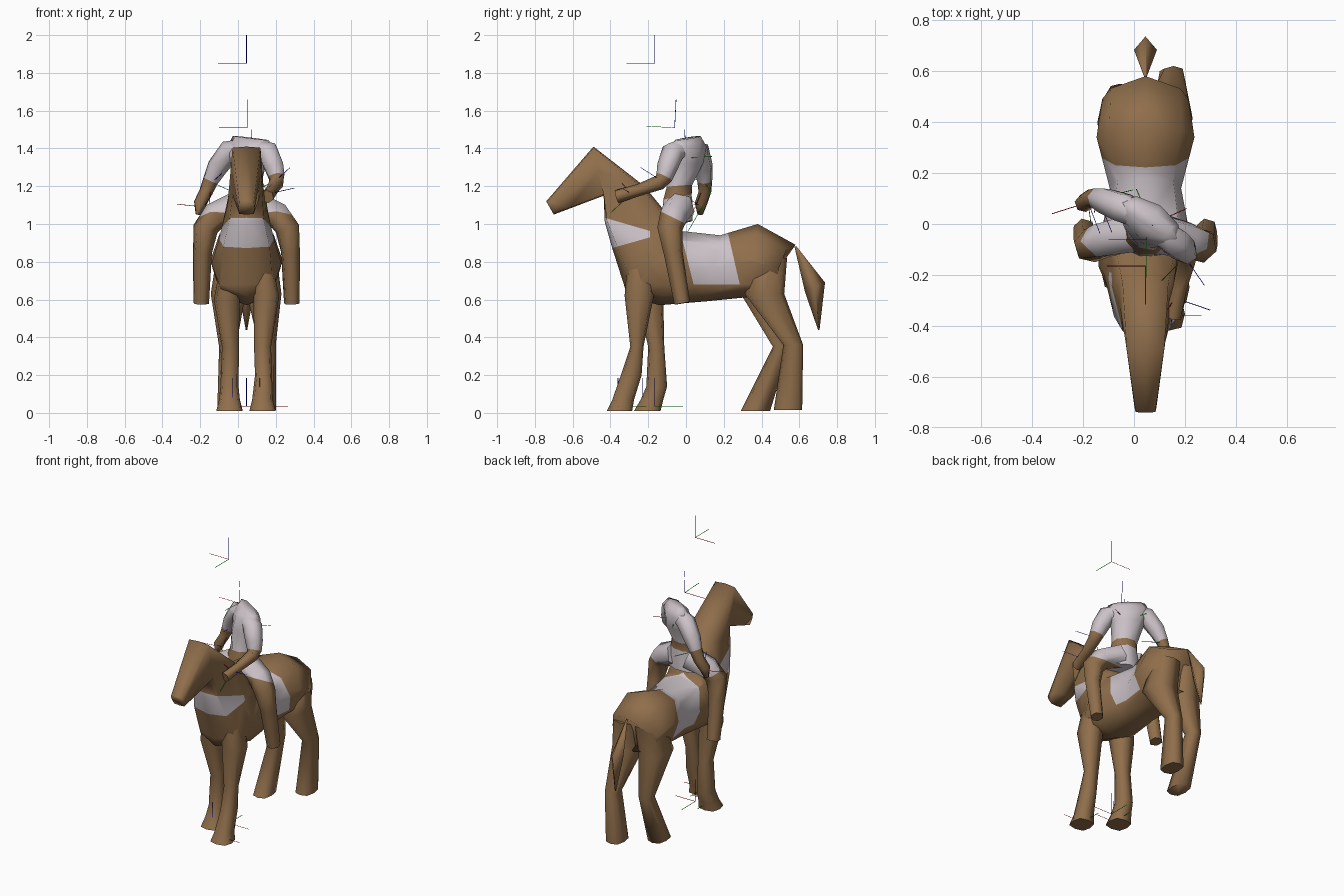
import bpy, bmesh, math
from mathutils import Vector

MID = 0.045  # centre plane of the mount


def material(name, rgb):
    m = bpy.data.materials.new(name)
    m.diffuse_color = (*rgb, 1)
    return m


BROWN = material("brown", (0.28, 0.158, 0.071))
WHITE = material("pale_cloth", (0.60, 0.54, 0.57))
RED = material("red", (0.75, 0.0, 0.0))
GREEN = material("green", (0.0, 0.75, 0.0))
BLUE = material("blue", (0.0, 0.0, 0.75))


def loft(name, rings, mats=(BROWN, WHITE), seg_mats=None, cuts=(), rule=None, smooth=75):
    """Skin a list of equal-length rings, cap both ends, colour by segment or rule."""
    bm = bmesh.new()
    vs = [[bm.verts.new(p) for p in r] for r in rings]
    n = len(rings[0])
    for i in range(len(vs) - 1):
        for j in range(n):
            k = (j + 1) % n
            f = bm.faces.new((vs[i][j], vs[i][k], vs[i + 1][k], vs[i + 1][j]))
            f.material_index = seg_mats[i] if seg_mats else 0
    for ring, seg in ((vs[0], 0), (vs[-1], -1)):
        bm.faces.new(ring).material_index = seg_mats[seg] if seg_mats else 0
    bmesh.ops.recalc_face_normals(bm, faces=bm.faces)
    for co, no in cuts:
        bmesh.ops.bisect_plane(bm, geom=bm.verts[:] + bm.edges[:] + bm.faces[:],
                               plane_co=co, plane_no=no)
    if rule:
        for f in bm.faces:
            f.material_index = rule(f.calc_center_median())
    me = bpy.data.meshes.new(name)
    bm.to_mesh(me)
    bm.free()
    for m in mats:
        me.materials.append(m)
    ob = bpy.data.objects.new(name, me)
    bpy.context.collection.objects.link(ob)
    bpy.context.view_layer.objects.active = ob
    ob.select_set(True)
    bpy.ops.object.shade_smooth_by_angle(angle=math.radians(smooth))
    ob.select_set(False)
    return ob


def oval(c, u, v, sides, box=None):
    """Ring of points; box sets how far the diagonal points reach (8 sides only)."""
    c, u, v = Vector(c), Vector(u), Vector(v)
    pts = []
    for i in range(sides):
        a = 2 * math.pi * i / sides
        k = box / math.sqrt(0.5) if box and i % 2 else 1
        pts.append(c + (u * math.cos(a) + v * math.sin(a)) * k)
    return pts


def limb(name, pts, seg_mats=None, sides=6, **kw):
    """Tube through (x, y, z, radius) points."""
    rings = []
    for i, p in enumerate(pts):
        a, b = pts[max(i - 1, 0)], pts[min(i + 1, len(pts) - 1)]
        t = (Vector(b[:3]) - Vector(a[:3])).normalized()
        u = t.cross(Vector((0.3, 1, 0.2))).normalized()
        rings.append(oval(p[:3], u * p[3], t.cross(u) * p[3], sides))
    return loft(name, rings, seg_mats=seg_mats, **kw)


# Mount body: upper edge (y, z), lower edge (y, z), half width, boxiness, side bow
body = [(-0.74, 1.12, -0.70, 1.05, 0.043, 0.9, 0), (-0.49, 1.41, -0.435, 1.15, 0.078, 0.95, 0),
        (-0.22, 1.20, -0.43, 1.01, 0.10, 0.9, 0), (-0.04, 0.98, -0.39, 0.87, 0.145, 0.85, 0),
        (-0.02, 0.96, -0.31, 0.62, 0.185, 0.75, 0), (0.00, 0.96, -0.14, 0.57, 0.18, 0.74, 0),
        (0.18, 0.94, 0.10, 0.59, 0.14, 0.78, 0), (0.38, 1.00, 0.30, 0.61, 0.192, 0.74, 0),
        (0.58, 0.89, 0.50, 0.63, 0.17, 0.80, 0.05)]
rings = []
for y1, z1, y0, z0, w, box, bow in body:
    ring = oval((MID, (y1 + y0) / 2, (z1 + z0) / 2), (w, 0, 0),
                (0, (y1 - y0) / 2, (z1 - z0) / 2), 8, box)
    rings.append([p - Vector((0, bow * abs(p.x - MID) / w, 0)) for p in ring])

# Cloth patches: saddle blanket and chest band, bounded by planes
planes = [((0, 0.225, 0.94), (0, 0.24, 0.055)), ((0, -0.02, 0.92), (0, 0.24, 0.06)),
          ((0, 0, 0.68), (0, 0, 1)), ((0, -0.40, 0.87), (0, -0.06, 0.21)),
          ((0, -0.42, 1.03), (0, 0.07, 0.24)), ((0, -0.19, 0), (0, 1, 0))]


def cloth(c):
    s = [(c - Vector(co)).dot(Vector(no)) > 0 for co, no in planes]
    blanket = not s[0] and s[1] and s[2]
    band = s[3] and not s[4] and not s[5] and c.y > -0.48
    return int(blanket or band)


loft("mount_body", rings, cuts=planes, rule=cloth, smooth=110)

# Mount legs: z, y front, y back, x centre, half width
legs = {
    "front_leg_right": [(0.80, -0.31, -0.18, 0.13, 0.05), (0.62, -0.325, -0.17, 0.15, 0.068),
                        (0.35, -0.295, -0.225, 0.13, 0.045), (0.20, -0.345, -0.235, 0.135, 0.045),
                        (0.07, -0.39, -0.275, 0.13, 0.055), (0.01, -0.42, -0.285, 0.13, 0.07)],
    "front_leg_left": [(0.80, -0.28, -0.10, -0.04, 0.05), (0.60, -0.26, -0.12, -0.06, 0.068),
                       (0.35, -0.20, -0.115, -0.04, 0.045), (0.14, -0.21, -0.10, -0.045, 0.048),
                       (0.07, -0.24, -0.12, -0.045, 0.055), (0.01, -0.275, -0.135, -0.045, 0.07)],
    "hind_leg_right": [(0.82, 0.38, 0.535, 0.125, 0.08), (0.63, 0.31, 0.52, 0.138, 0.092),
                       (0.36, 0.515, 0.62, 0.155, 0.045), (0.015, 0.465, 0.615, 0.145, 0.055)],
    "hind_leg_left": [(0.82, 0.36, 0.53, -0.035, 0.08), (0.63, 0.29, 0.505, -0.052, 0.092),
                      (0.35, 0.46, 0.55, -0.055, 0.045), (0.01, 0.29, 0.445, -0.055, 0.055)],
}
for name, secs in legs.items():
    loft(name, [oval((x, (a + b) / 2, z), (w, 0, 0), (0, (b - a) / 2, 0), 8, 0.8)
                for z, a, b, x, w in secs])

# Tail
loft("tail", [oval((MID, 0.58, 0.88), (0.006, 0, 0), (0, 0.006, 0), 4),
              oval((MID, 0.683, 0.665), (0.045, 0, 0), (0, 0.053, 0.025), 4),
              oval((MID, 0.703, 0.44), (0.004, 0, 0), (0, 0.004, 0), 4)], smooth=110)

# Rider torso: z, centre x, y, half width, half depth, turn, tilt
torso = [(1.00, 0.045, -0.05, 0.12, 0.085, 10, 0.2), (1.14, 0.047, -0.045, 0.09, 0.08, 20, 0.2),
         (1.20, 0.05, -0.035, 0.08, 0.065, 28, 0.1), (1.32, 0.055, 0.0, 0.105, 0.085, 34, 0),
         (1.41, 0.062, 0.01, 0.14, 0.075, 34, 0), (1.455, 0.068, 0.012, 0.115, 0.035, 34, 0)]
rings = []
for z, x, y, a, b, turn, tilt in torso:
    s, c = math.sin(math.radians(turn)), math.cos(math.radians(turn))
    # the far shoulder sits slightly higher
    drop = 0.012 if z > 1.44 else 0
    rings.append(oval((x, y, z), (c * a, -s * a, -drop), (s * b, c * b, tilt * b), 8))
loft("rider_torso", rings, seg_mats=[1, 0, 1, 1, 1])

# Rider legs, mirrored across the mount, with a slanted shorts hem
leg = [(0.0, -0.035, 1.09, 0.085), (-0.125, -0.065, 1.04, 0.074),
       (-0.172, -0.085, 0.975, 0.068), (-0.188, -0.068, 0.85, 0.052),
       (-0.195, -0.02, 0.58, 0.043)]
hem_co, hem_no = Vector((0, -0.11, 1.055)), Vector((0, 0.5, 1))
for side, sign in (("left", 1), ("right", -1)):
    limb("rider_leg_" + side, [(MID + sign * (x - MID), y, z, r) for x, y, z, r in leg],
         cuts=[(hem_co, hem_no)], rule=lambda c: int((c - hem_co).dot(hem_no) > 0))

# Rider arms, starting inside the torso
limb("rider_arm_left", [(0.02, 0.035, 1.395, 0.055), (-0.045, 0.065, 1.385, 0.062),
                        (-0.11, 0.09, 1.30, 0.055), (-0.145, 0.10, 1.23, 0.042),
                        (-0.17, 0.10, 1.17, 0.036), (-0.20, 0.08, 1.11, 0.035),
                        (-0.21, 0.075, 1.05, 0.015)],
     [1, 1, 1, 0, 0, 0])
limb("rider_arm_right", [(0.11, -0.03, 1.39, 0.055), (0.16, -0.07, 1.38, 0.062),
                         (0.192, -0.10, 1.30, 0.055), (0.205, -0.115, 1.25, 0.046),
                         (0.205, -0.14, 1.22, 0.04), (0.18, -0.25, 1.18, 0.032),
                         (0.155, -0.365, 1.145, 0.036)],
     [1, 1, 1, 0, 0, 0])

# Small three-armed axis markers: origin, then red and green directions
markers = [((MID, -0.165, 1.85), (-1, 0, 0), (0, -1, 0)),
           ((MID, -0.165, 0.035), (1, 0, 0), (0, 1, 0)),
           ((0.05, -0.06, 1.51), (-1, 0, 0), (0, -1, 0.05)),
           ((0.115, -0.36, 0.035), (1, 0, 0), (0, 1, 0)),
           ((-0.03, -0.23, 0.035), (1, 0, 0), (0, 1, 0)),
           ((-0.18, 0.085, 1.09), (-0.95, -0.3, 0.1), (0.065, -0.485, -0.84)),
           ((0.16, -0.29, 1.16), (-0.335, -0.565, 0.66), (-0.1, -0.7, -0.65)),
           ((0.20, -0.13, 1.23), (-0.48, 0.12, 0.72), (-0.6, -0.6, -0.3)),
           ((0.07, 0.0, 1.35), (0.9, 0.4, 0), (-0.4, 0.9, 0.05)),
           ((-0.14, 0.10, 1.22), (-0.1, -0.35, -0.9), (0.8, 0.2, -0.35))]
for i, (o, r, g) in enumerate(markers):
    o, r, g = Vector(o), Vector(r).normalized(), Vector(g).normalized()
    b = r.cross(g).normalized()
    for label, d, m in (("red", r, RED), ("green", g, GREEN), ("blue", b, BLUE)):
        e = o + d * 0.15
        limb(f"marker_{i + 1}_{label}", [(*o, 0.0016), (*e, 0.0016)], sides=4, mats=(m,))
